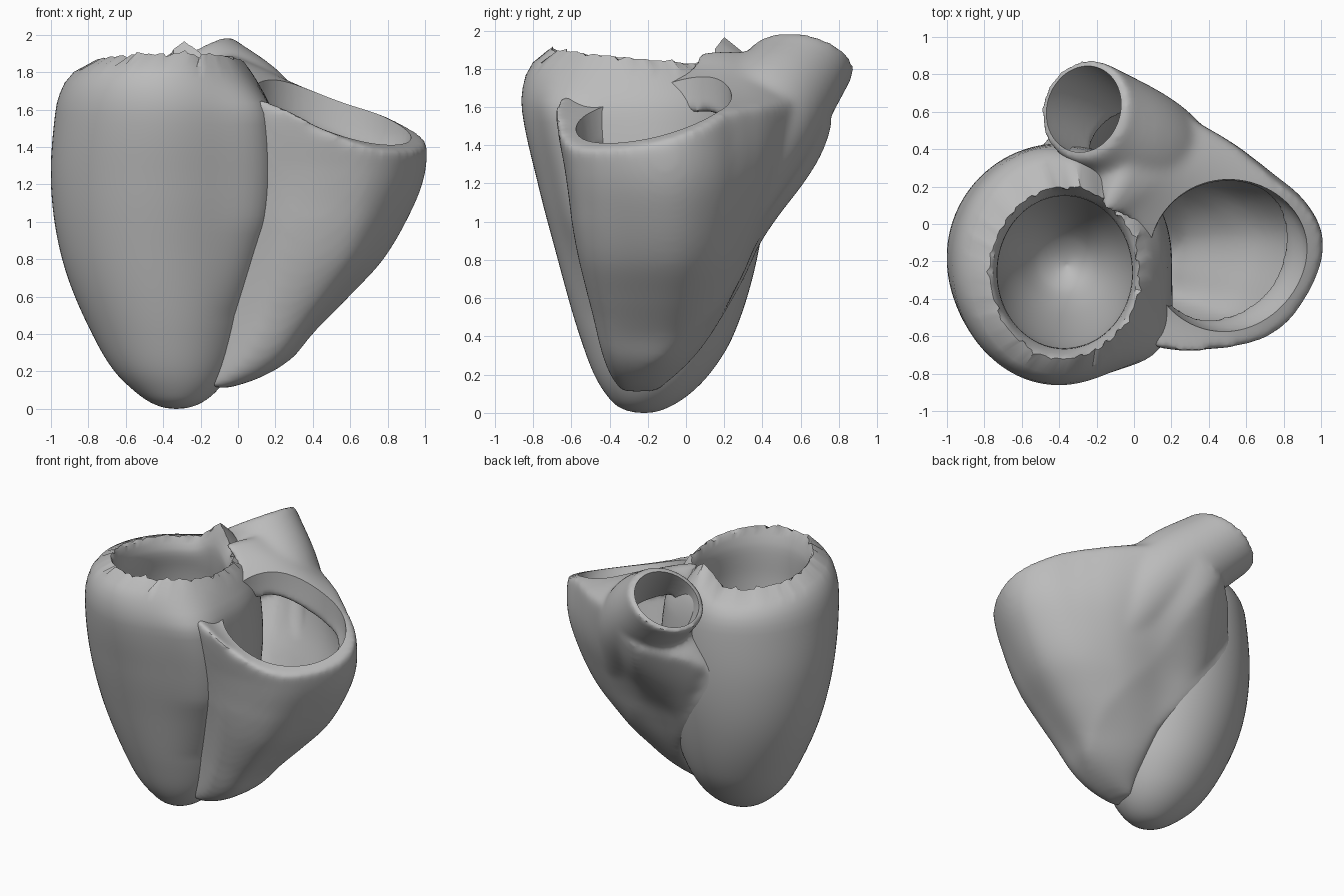
import bpy, bmesh, math, random
from mathutils import Vector

random.seed(4)
if "Cube" in bpy.data.objects:
    bpy.data.objects.remove(bpy.data.objects["Cube"])

grey = bpy.data.materials.new("tissue_grey")
grey.use_nodes = True
grey.diffuse_color = (0.5, 0.5, 0.5, 1)
grey.node_tree.nodes["Principled BSDF"].inputs["Base Color"].default_value = (0.5, 0.5, 0.5, 1)


def sample(table, k):
    """Smoothly interpolate rows of (key, values...)."""
    n = len(table)
    k = min(max(k, table[0][0]), table[-1][0])
    i = 0
    while i < n - 2 and k > table[i + 1][0]:
        i += 1
    a, b = table[i], table[i + 1]
    p, q = table[max(i - 1, 0)], table[min(i + 2, n - 1)]
    h = b[0] - a[0]
    t = (k - a[0]) / h
    out = []
    for j in range(1, len(a)):
        ma = (b[j] - p[j]) / (b[0] - p[0]) * h
        mb = (q[j] - a[j]) / (q[0] - a[0]) * h
        d = b[j] - a[j]
        out.append(a[j] + t * (ma + t * (3 * d - 2 * ma - mb + t * (ma + mb - 2 * d))))
    return out


def root_keys(rows):
    return [(math.sqrt(r[0]),) + tuple(r[1:]) for r in rows]


def bell(x, width):
    return math.exp(-(x / width) ** 2)


def clamp(v):
    return min(max(v, 0), 1)


def build(name, *lofts):
    """One object from closed, capped lofts of equal-length rings."""
    bm = bmesh.new()
    for rings in lofts:
        vs = [[bm.verts.new(p) for p in ring] for ring in rings]
        n = len(vs[0])
        for lo, hi in zip(vs, vs[1:]):
            for i in range(n):
                j = (i + 1) % n
                bm.faces.new((lo[i], lo[j], hi[j], hi[i]))
        bm.faces.new(vs[0][::-1])
        bm.faces.new(vs[-1])
    bmesh.ops.recalc_face_normals(bm, faces=bm.faces[:])
    mesh = bpy.data.meshes.new(name)
    bm.to_mesh(mesh)
    bm.free()
    ob = bpy.data.objects.new(name, mesh)
    mesh.materials.append(grey)
    bpy.context.collection.objects.link(ob)
    return ob


def activate(ob):
    bpy.ops.object.select_all(action='DESELECT')
    ob.select_set(True)
    bpy.context.view_layer.objects.active = ob


def modify(ob, kind, **settings):
    activate(ob)
    mod = ob.modifiers.new(kind.lower(), kind)
    for key, value in settings.items():
        setattr(mod, key, value)
    bpy.ops.object.modifier_apply(modifier=mod.name)


# Outer profile of the thick chamber: height, centre x, y, radius x, y
OUTER = root_keys([
    (0, -.33, -.22, .01, .01), (.03, -.33, -.22, .13, .13), (.1, -.335, -.2, .225, .22),
    (.2, -.35, -.18, .31, .3), (.4, -.37, -.155, .41, .4), (.8, -.4, -.15, .54, .52),
    (1.2, -.4, -.175, .6, .6), (1.6, -.4, -.22, .575, .64), (1.75, -.41, -.23, .52, .61),
    (1.83, -.4, -.24, .465, .55), (1.88, -.37, -.26, .4, .46)])
INNER = root_keys([
    (.25, -.36, -.22, .01, .01), (.32, -.37, -.21, .12, .12), (.5, -.38, -.2, .23, .23),
    (.8, -.39, -.2, .33, .33), (1.2, -.39, -.21, .39, .41), (1.5, -.38, -.24, .385, .42),
    (1.75, -.37, -.26, .36, .41), (1.86, -.37, -.26, .385, .45)])


def wall(z, deg, grow=0.0, scale=1.0):
    """Point on the thick chamber's outside, pushed out by grow."""
    cx, cy, rx, ry = sample(OUTER, math.sqrt(max(z, 0)))
    ridge = 1 + .16 * bell(deg + 36, 18) * clamp((z - .5) / .5) * clamp((1.85 - z) / .25)
    c, s = math.cos(math.radians(deg)), math.sin(math.radians(deg))
    return Vector((cx + c * (rx * ridge * scale + grow), cy + s * (ry * ridge * scale + grow), z))


# Thick-walled chamber with a torn, uneven rim
SEG = 96
angles = [i * 360 / SEG for i in range(SEG)]
signed = [a - 360 if a > 180 else a for a in angles]


def rim_lift(z, deg):
    lift = .02 - .045 * (1 + math.sin(math.radians(deg))) + .14 * bell(deg - 78, 18)
    return lift * clamp((z - 1.6) / .28)


rings = []
for i in range(49):
    z = 1.88 * (i / 48) ** 1.6
    rings.append([wall(z, a) + Vector((0, 0, rim_lift(z, a))) for a in signed])
for p in rings[-1][::3]:
    p += Vector([random.uniform(-.02, .02) for _ in range(3)])
for i in range(41):
    z = 1.86 - 1.61 * i / 40
    cx, cy, rx, ry = sample(INNER, math.sqrt(z))
    rings.append([Vector((cx + rx * math.cos(math.radians(a)), cy + ry * math.sin(math.radians(a)),
                          z + rim_lift(z, a))) for a in signed])
thick_chamber = build("thick_chamber", rings)

# Thin chamber: a crescent wrapped around the thick one, ending further back higher up
START = -37
SIDE = [(START, 0), (-32, .17), (-26, .42), (-20, .66), (-12, .84), (3, 1), (14, .91),
        (28, .62), (48, .2), (70, .05), (112, 0)]
BACK = [(20, 0), (28, .18), (48, .72), (70, 1), (94, .45), (112, 0)]
SIDE_REACH = [(.11, .06), (.15, .18), (.25, .29), (.4, .36), (.6, .5), (.8, .64),
              (1.05, .74), (1.25, .8), (1.45, .82), (1.9, .82)]
BACK_REACH = [(.7, 0), (.85, .03), (1, .11), (1.2, .23), (1.4, .32), (1.6, .38), (1.9, .4)]
FRONT_REACH = [(.11, .03), (.2, .08), (.4, .13), (.8, .1), (1.1, .03), (1.3, 0)]
END = [(.11, 12), (.25, 30), (.5, 50), (.8, 71), (1.1, 88), (1.5, 106), (1.7, 114)]


def bulge(z, deg):
    fade = clamp((sample(END, z)[0] - deg) / 30) ** .5
    front = bell(deg + 28, 14) * clamp((deg - START) / 4) * sample(FRONT_REACH, z)[0]
    return fade * (front + sample(SIDE, deg)[0] * sample(SIDE_REACH, z)[0]
                   + sample(BACK, deg)[0] * sample(BACK_REACH, z)[0])


def crescent_point(s, t, outside, inset):
    deg = START + s * (sample(END, .11 + 1.55 * t)[0] - START)
    p = wall(1.6, deg, bulge(1.6, deg) if outside else 0)
    top = 1.81 - .34 * p.x + .28 * min(p.y, .2) - .016 * max(0, deg - 55)
    top += .1 * bell(deg - START, 10) - 2.2 * inset
    if outside:
        top -= .15 * bell(deg - 58, 32)
    z = .11 + inset + t * (top - .11 - inset)
    return wall(z, deg, bulge(z, deg) - inset) if outside else wall(z, deg, 0, .87 - inset)


def section(s, inset):
    """Outer wall up, over the domed top, inner wall down."""
    outer = [crescent_point(s, i / 40, True, inset) for i in range(41)]
    inner = [crescent_point(s, i / 40, False, inset) for i in range(40, -1, -1)]
    dome = .1 * bell(s - .62, .2)
    top = [outer[-1].lerp(inner[0], i / 10) + Vector((0, 0, dome * math.sin(math.pi * i / 10)))
           for i in range(1, 10)]
    return outer + top + inner


def crescent(inset):
    return [section(i / 60, inset) for i in range(61)]


def pipe(stations, mouth):
    """Rings along a path of (x, y, z, radius); the last stations face the mouth."""
    path = [(i,) + s for i, s in enumerate(stations)]
    last = len(stations) - 1
    result = []
    for i in range(31):
        k = last * i / 30
        x, y, z, r = sample(path, k)
        ahead = Vector(sample(path, k + .05)[:3]) - Vector(sample(path, k - .05)[:3])
        normal = ahead.normalized().lerp(mouth, clamp(k - 1)).normalized()
        u = normal.cross(Vector((0, 1, 0))).normalized()
        v = normal.cross(u)
        result.append([Vector((x, y, z)) + r * (u * math.cos(math.radians(a)) + v * math.sin(math.radians(a)))
                       for a in angles[::2]])
    return result


mouth = Vector((-.52, .17, .84)).normalized()
outflow = pipe([(.35, .16, 1.05, .22), (.09, .38, 1.5, .3), (-.27, .615, 1.845, .275)], mouth)
thin_chamber = build("thin_chamber", crescent(0), outflow)
modify(thin_chamber, 'REMESH', mode='VOXEL', voxel_size=.02)
modify(thin_chamber, 'SMOOTH', factor=.5, iterations=22)

# Hollow out the thin chamber, its flared mouth and its outflow tube
MOUTH = root_keys([
    (1, .42, -.13, .3, .3), (1.28, .45, -.14, .36, .36), (1.45, .51, -.17, .42, .4),
    (1.7, .51, -.18, .43, .42), (2.1, .51, -.18, .43, .42)])
hollow = []
for i in range(25):
    z = 1 + 1.1 * i / 24
    cx, cy, rx, ry = sample(MOUTH, math.sqrt(z))
    hollow.append([Vector((cx + rx * math.cos(math.radians(a)), cy + ry * math.sin(math.radians(a)), z))
                   for a in angles[::2]])
lumen = pipe([(.32, .1, 1, .15), (.03, .4, 1.45, .2), (-.27, .615, 1.845, .235),
              (-.375, .65, 2.04, .24)], mouth)
cutter = build("hollow_cutter", crescent(.09), hollow, lumen)
cutter.hide_render = True
modify(cutter, 'REMESH', mode='VOXEL', voxel_size=.02)
modify(cutter, 'SMOOTH', factor=.5, iterations=4)
modify(thin_chamber, 'BOOLEAN', operation='DIFFERENCE', object=cutter, solver='EXACT')
bpy.data.objects.remove(cutter)

for ob in (thick_chamber, thin_chamber):
    activate(ob)
    bpy.ops.object.shade_smooth_by_angle(angle=math.radians(40))
